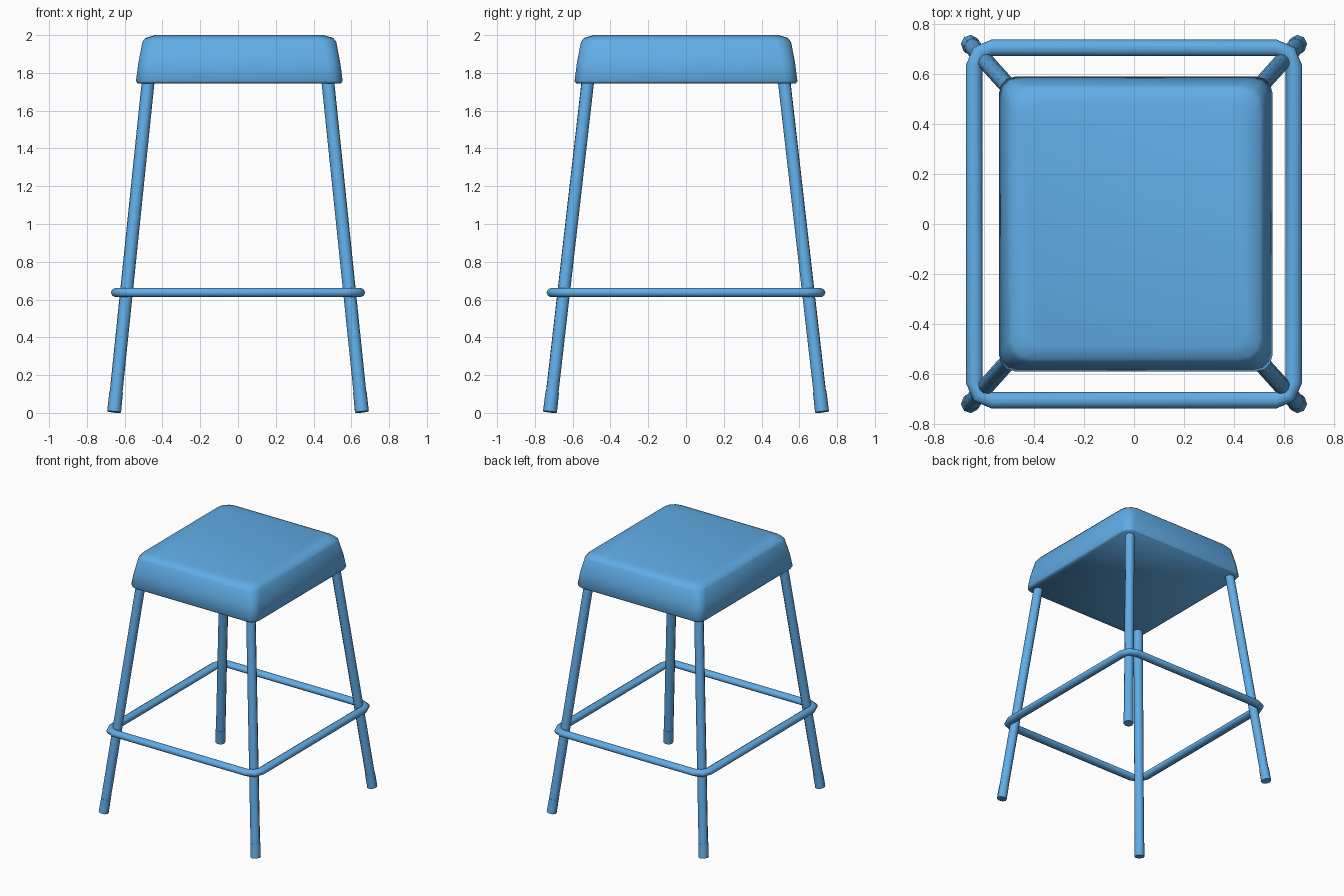
import bpy, bmesh, math
from mathutils import Vector

if "Cube" in bpy.data.objects:
    bpy.data.objects.remove(bpy.data.objects["Cube"])

blue = bpy.data.materials.new("blue_paint")
blue.diffuse_color = (0.12, 0.42, 0.80, 1)
blue.use_nodes = True
blue.node_tree.nodes["Principled BSDF"].inputs["Base Color"].default_value = blue.diffuse_color


def rounded_rect(hx, hy, r, z, seg=4, cx=0.0):
    """Points round a rounded rectangle, anticlockwise."""
    pts = []
    for i, (sx, sy) in enumerate([(1, 1), (-1, 1), (-1, -1), (1, -1)]):
        for k in range(seg + 1):
            a = math.pi / 2 * (i + k / seg)
            pts.append((cx + sx * (hx - r) + r * math.cos(a),
                        sy * (hy - r) + r * math.sin(a), z))
    return pts


def loft(name, loops, closed=False, angle=40):
    """Skin a stack of loops; either cap the ends or join last to first."""
    bm = bmesh.new()
    rings = [[bm.verts.new(p) for p in loop] for loop in loops]
    n = len(rings[0])
    pairs = list(zip(rings, rings[1:])) + ([(rings[-1], rings[0])] if closed else [])
    for a, b in pairs:
        for i in range(n):
            j = (i + 1) % n
            bm.faces.new((a[i], a[j], b[j], b[i]))
    if not closed:
        bm.faces.new(rings[0][::-1])
        bm.faces.new(rings[-1])
    bmesh.ops.recalc_face_normals(bm, faces=bm.faces)
    me = bpy.data.meshes.new(name)
    bm.to_mesh(me)
    bm.free()
    me.materials.append(blue)
    ob = bpy.data.objects.new(name, me)
    bpy.context.collection.objects.link(ob)
    bpy.ops.object.select_all(action='DESELECT')
    bpy.context.view_layer.objects.active = ob
    ob.select_set(True)
    bpy.ops.object.shade_smooth_by_angle(angle=math.radians(angle))
    return ob


def tube(name, p0, p1, stations, sides=8):
    """Straight round bar; stations are (fraction along, radius)."""
    p0, p1 = Vector(p0), Vector(p1)
    q = (p1 - p0).to_track_quat('Z', 'Y')
    loops = []
    for t, r in stations:
        c = p0.lerp(p1, t)
        loops.append([c + q @ Vector((r * math.cos(a), r * math.sin(a), 0))
                      for a in (2 * math.pi * k / sides for k in range(sides))])
    return loft(name, loops, angle=50)


# Padded seat: (inset, corner radius, height) from underside to top
profile = [(0.008, 0.06, 1.745), (0.0, 0.065, 1.757), (0.012, 0.07, 1.85),
           (0.034, 0.08, 1.965), (0.05, 0.085, 1.985), (0.10, 0.075, 2.0)]
loft("seat", [rounded_rect(0.547 - d, 0.59 - d, r, z, seg=3, cx=0.007)
              for d, r, z in profile], angle=60)

# Splayed legs with close-fitting feet
bottom, top = Vector((0.656, 0.72, 0.005)), Vector((0.474, 0.518, 1.77))
for side, sx in (("left", -1), ("right", 1)):
    for end, sy in (("front", -1), ("back", 1)):
        p0 = Vector((sx * bottom.x, sy * bottom.y, bottom.z))
        p1 = Vector((sx * top.x, sy * top.y, top.z))
        tube(f"{end}_{side}_leg", p0, p1, [(0.02, 0.034), (1, 0.034)], sides=10)
        tube(f"{end}_{side}_foot", p0, p0.lerp(p1, 0.06), [(0, 0.037), (1, 0.036)])

# Foot rail: an oval section swept round a rectangle with clipped corners
rail = []
for k in range(10):
    a = 2 * math.pi * k / 10
    off = 0.033 * math.cos(a)
    rail.append(rounded_rect(0.64 + off, 0.705 + off, 0.07 + off,
                             0.637 + 0.026 * math.sin(a), seg=2))
loft("foot_rail", rail, closed=True, angle=60)
